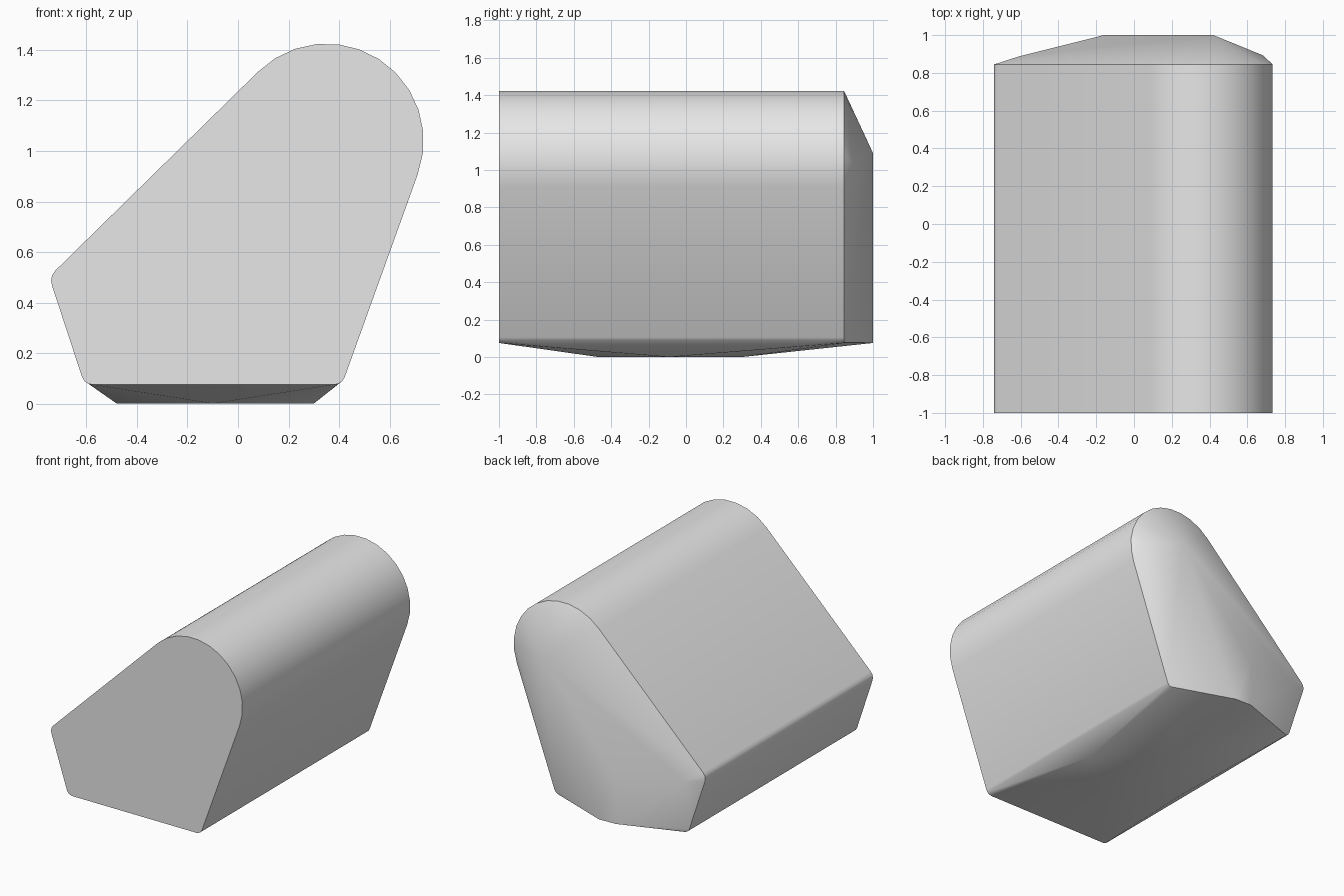
import bpy, bmesh
from math import radians, cos, sin

cube = bpy.data.objects.get("Cube")
if cube:
    bpy.data.objects.remove(cube, do_unlink=True)

FRONT, SHOULDER, BACK = -1.0, 0.845, 1.0


def arc(cx, cz, r, start, end, steps):
    """Points of a rounded corner, in degrees."""
    angles = [radians(start + (end - start) * i / steps) for i in range(steps + 1)]
    return [(cx + r * cos(a), cz + r * sin(a)) for a in angles]


# Side-leaning profile with one big round crown and three small corners
profile = (arc(0.35, 1.04, 0.385, -20, 134.6, 12)
           + arc(-0.685, 0.487, 0.055, 134.6, 200, 3)
           + arc(-0.575, 0.12, 0.045, 200, 270, 3)
           + arc(0.38, 0.12, 0.045, 270, 340, 3))

# Body runs from the flat front to the shoulder
points = [(x, y, z) for y in (FRONT, SHOULDER) for x, z in profile]

# Faceted back cap: narrow flat facet plus two side facets' corners
points += [(x, BACK, z) for x, z in
           ((-0.03, 0.075), (-0.16, 0.078), (-0.16, 0.39), (0.42, 1.09))]
points += [(0.685, 0.892, 1.04), (-0.61, 0.887, 0.45)]

# Shallow belly resting on the ground
points += [(0.30, -0.09, 0), (-0.48, -0.09, 0), (-0.1, -0.47, 0), (-0.1, 0.3, 0)]

# Wrap the convex body around the sections
bm = bmesh.new()
for p in points:
    bm.verts.new(p)
hull = bmesh.ops.convex_hull(bm, input=bm.verts)
loose = {g for g in hull["geom_interior"] + hull["geom_unused"]
         if isinstance(g, bmesh.types.BMVert)}
bmesh.ops.delete(bm, geom=list(loose), context='VERTS')
bmesh.ops.dissolve_limit(bm, angle_limit=radians(0.5),
                         verts=bm.verts, edges=bm.edges)
bmesh.ops.recalc_face_normals(bm, faces=bm.faces)
mesh = bpy.data.meshes.new("body")
bm.to_mesh(mesh)
bm.free()

body = bpy.data.objects.new("body", mesh)
bpy.context.collection.objects.link(body)

# Plain light grey
grey = bpy.data.materials.new("light_grey")
grey.use_nodes = True
grey.diffuse_color = (0.8, 0.8, 0.8, 1)
grey.node_tree.nodes["Principled BSDF"].inputs["Base Color"].default_value = (0.8, 0.8, 0.8, 1)
mesh.materials.append(grey)

# Smooth curves, crisp rims
bpy.ops.object.select_all(action='DESELECT')
body.select_set(True)
bpy.context.view_layer.objects.active = body
bpy.ops.object.shade_smooth_by_angle(angle=radians(30))
